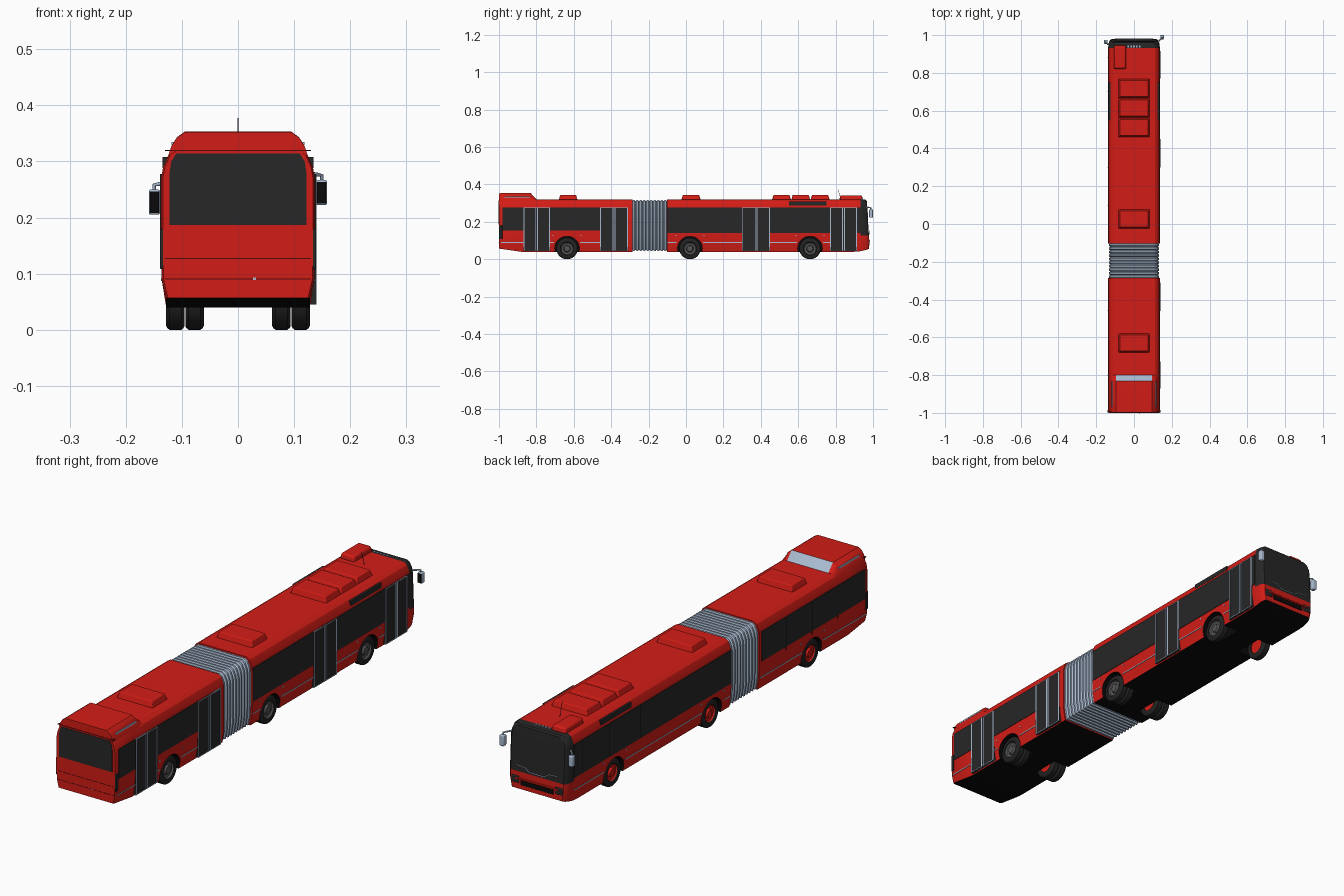
import bpy, bmesh, math
from mathutils import Vector, Matrix

if "Cube" in bpy.data.objects:
    bpy.data.objects.remove(bpy.data.objects["Cube"])

def mat(name, r, g, b):
    m = bpy.data.materials.new(name)
    m.diffuse_color = (r, g, b, 1)
    m.use_nodes = True
    m.node_tree.nodes["Principled BSDF"].inputs["Base Color"].default_value = m.diffuse_color
    return m

RED = mat("red_paint", .65, .012, .008)
GLASS = mat("dark_glass", .02, .02, .02)
BLACK = mat("black", .003, .003, .003)
RUBBER = mat("rubber", .016, .016, .016)
RIM = mat("rim_grey", .09, .09, .09)
PALE = mat("pale_blue_grey", .4, .5, .64)
DARKRED = mat("panel_gap", .08, .003, .003)

def finish(name, bm, mats):
    bmesh.ops.recalc_face_normals(bm, faces=bm.faces)
    me = bpy.data.meshes.new(name)
    bm.to_mesh(me)
    bm.free()
    for m in mats:
        me.materials.append(m)
    ob = bpy.data.objects.new(name, me)
    bpy.context.collection.objects.link(ob)
    return ob

def boxes(name, spans, m, bevel=0, taper=0):
    """Boxes given as (x0, x1, y0, y1, z0, z1); taper insets the top."""
    bm = bmesh.new()
    for x0, x1, y0, y1, z0, z1 in spans:
        vs = bmesh.ops.create_cube(bm, size=1)["verts"]
        for v in vs:
            t = taper if v.co.z > 0 else 0
            v.co = ((x1 - t if v.co.x > 0 else x0 + t),
                    (y1 - t if v.co.y > 0 else y0 + t),
                    (z1 if v.co.z > 0 else z0))
    ob = finish(name, bm, [m])
    if bevel:
        b = ob.modifiers.new("bevel", "BEVEL")
        b.width, b.segments = bevel, 3
    return ob

def loft(name, rings, mats, pick=lambda c, n: 0):
    """Skin rings of half profiles, mirrored in x; caps are built as strips."""
    bm = bmesh.new()
    loops = []
    for half in rings:
        pts = half + [(-x, y, z) for x, y, z in reversed(half)]
        loops.append([bm.verts.new(p) for p in pts])
    n = len(loops[0])
    for a, b in zip(loops, loops[1:]):
        for i in range(n):
            j = (i + 1) % n
            bm.faces.new((a[i], a[j], b[j], b[i]))
    for l in (loops[0], loops[-1]):
        for i in range(n // 2 - 1):
            bm.faces.new((l[i], l[i + 1], l[n - 2 - i], l[n - 1 - i]))
    bmesh.ops.recalc_face_normals(bm, faces=bm.faces)
    for f in bm.faces:
        f.material_index = pick(f.calc_center_median(), f.normal)
    return finish(name, bm, mats)

def tube(name, pts, r, m):
    cu = bpy.data.curves.new(name, "CURVE")
    cu.dimensions, cu.bevel_depth, cu.bevel_resolution = "3D", r, 2
    cu.use_fill_caps = True
    sp = cu.splines.new("POLY")
    sp.points.add(len(pts) - 1)
    for p, c in zip(sp.points, pts):
        p.co = (*c, 1)
    cu.materials.append(m)
    ob = bpy.data.objects.new(name, cu)
    bpy.context.collection.objects.link(ob)

def lathe(name, prof, y, z, side, m, steps=36):
    """Turn (x, radius) points about an axle along x."""
    bm = bmesh.new()
    vs = [bm.verts.new((side * x, y, z + r)) for x, r in prof]
    es = [bm.edges.new(e) for e in zip(vs, vs[1:])]
    bmesh.ops.spin(bm, geom=vs + es, cent=(0, y, z), axis=(1, 0, 0),
                   angle=math.tau, steps=steps, use_merge=True)
    bmesh.ops.remove_doubles(bm, verts=bm.verts, dist=1e-5)
    return finish(name, bm, [m])

# Body shells
HALF = [(.128, .04), (.136, .09), (.137, .127), (.137, .27), (.1335, .29),
        (.124, .311), (.11, .32)]

def section(y, sx=1, zb=.04, lean=0, drop=0):
    return [(x * sx, y - lean * max(0, z - .127),
             max(z, zb) - (drop if z > .3 else 0)) for x, z in HALF]

def body_mat(c, n):
    if n.z < -.5:
        return 1
    return 2 if c.y > .93 and c.z > .127 else 0

front = loft("front_body", [section(-.102), section(.9), section(.932, 1, .043),
             section(.955, .985, .048, .03), section(.97, .95, .052, .05, .002),
             section(.978, .89, .055, .06, .008)], [RED, BLACK, GLASS], body_mat)
rear = loft("rear_body", [section(-1, .975, .057), section(-.993, 1, .056),
            section(-.88), section(-.286)], [RED, BLACK, GLASS], body_mat)

# Wheel arches cut from both shells
AXLES = [-.636, .021, .663]
bm = bmesh.new()
for y in AXLES:
    for s in (-1, 1):
        bmesh.ops.create_cone(bm, cap_ends=True, segments=36, radius1=.066, radius2=.066,
            depth=.15, matrix=Matrix.Translation((s * .13, y, .057)) @ Matrix.Rotation(math.pi / 2, 4, "Y"))
cutter = finish("wheel_arch_cutter", bm, [BLACK])
cutter.hide_render = True
cutter.display_type = "WIRE"
for ob in (front, rear):
    b = ob.modifiers.new("arches", "BOOLEAN")
    b.object, b.operation, b.solver = cutter, "DIFFERENCE", "EXACT"
    b.material_mode = "TRANSFER"

# Pleated bellows
rings = []
N = 10
for i in range(N):
    for f, s in ((0, .93), (.25, .975), (.65, .975), (.9, .93)):
        y = -.288 + .188 * (i + f) / N
        rings.append([(x * s, y, .183 + (z - .183) * s) for x, z in HALF])
loft("bellows", rings, [PALE])

# Wheels, twin tyres on the two rear axles
for k, y in enumerate(AXLES):
    for s in (-1, 1):
        for x1 in ((.128, .094) if k < 2 else (.128,)):
            x0 = x1 - .033
            lathe("tyre", [(x0, .034), (x0, .05), (x0 + .002, .054), (x0 + .006, .057), (x1 - .006, .057),
                           (x1 - .002, .054), (x1, .05), (x1, .036), (x1 - .004, .034), (x0, .034)],
                  y, .057, s, RUBBER)
            lathe("wheel_rim", [(x0 + .004, 0), (x0 + .004, .035), (x1 - .003, .035), (x1 - .009, .031),
                                (x1 - .011, .02), (x1 - .003, .015), (x1 - .002, 0)],
                  y, .057, s, RIM if s > 0 else RED)

# Side windows
G = (.13, .1388)
right = [(-.98, -.87, .155), (-.727, -.46, .155), (-.1, .3, .14), (.45, .77, .14), (.915, .932, .14)]
left = [(-.98, -.3, .155), (-.1, .932, .14)]
boxes("right_windows", [(*G, a, b, z, .278) for a, b, z in right], GLASS)
boxes("left_windows", [(-G[1], -G[0], a, b, z, .278) for a, b, z in left], GLASS)
boxes("left_window_posts", [(-.1391, -.13, y - .001, y + .001, .142, .276)
      for y in (-.8, -.63, -.46, .1, .3, .5, .7, .88)], BLACK)
boxes("roof_edge_panels", [(min(s * .12, s * .1345), max(s * .12, s * .1345), .55, .75, .288, .308)
      for s in (-1, 1)], GLASS)

# Double doors with pale frames
for y0, y1 in ((-.87, -.727), (-.46, -.31), (.3, .45), (.77, .915)):
    m = (y0 + y1) / 2
    boxes("door_panel", [(.12, .139, y0, y1, .045, .278)], GLASS)
    bars = [(.125, .1402, y - .0022, y + .0022, .047, .276)
            for y in (y0 + .003, m - .005, m + .005, y1 - .003)]
    bars += [(.125, .1398, y0, y1, z, z + .003) for z in (.045, .275)]
    boxes("door_frame", bars, PALE)

# Pale trim lines and small side lamps
rt = [(-.99, -.87), (-.727, -.705), (-.567, -.46), (-.1, -.05), (.09, .3), (.45, .594), (.732, .77)]
lt = [(-.99, -.705), (-.567, -.29), (-.1, -.05), (.09, .594), (.732, .93)]
boxes("right_trim_line", [(.13, .1375, a, b, .087, .091) for a, b in rt], PALE)
boxes("left_trim_line", [(-.1375, -.13, a, b, .087, .091) for a, b in lt], PALE)
boxes("side_lamps", [(min(s * .13, s * .1388), max(s * .13, s * .1388), y + d - .003, y + d + .003, .124, .13)
      for s in (-1, 1) for y in AXLES for d in (-.075, .075)], PALE)

# Roof hatches and air units
hatches = [(-.68, -.58), (-.025, .078), (.46, .561), (.563, .664), (.666, .768)]
boxes("roof_hatches", [(-.083, .083, a, b, .318, .344) for a, b in hatches], RED, .003, .008)
boxes("front_roof_unit", [(-.108, -.04, .82, .945, .315, .342)], RED, .008, .004)

# Rear roof pod with pale sloped front grille
POD = [(.124, .311), (.119, .327), (.109, .343), (.095, .353)]
def pod(y, f):
    return [(x, y, .311 + (z - .311) * f) for x, z in POD]
loft("rear_roof_pod", [pod(-.999, .98), pod(-.99, 1), pod(-.83, 1), pod(-.798, .2)], [RED, PALE],
     lambda c, n: 1 if c.y > -.83 and abs(c.x) < .02 else 0)
boxes("pod_side_grilles", [(min(s * .1, s * .1185), max(s * .1, s * .1185), -.97, -.835, .329, .335)
      for s in (-1, 1)], PALE)

# Rear window, lamps and panel gaps
bm = bmesh.new()
pts = [(.122, .187), (.122, .28), (.119, .3), (.11, .314)]
pts += [(-x, z) for x, z in reversed(pts)]
f = bm.faces.new([bm.verts.new((x, -.995, z)) for x, z in pts])
ext = bmesh.ops.extrude_face_region(bm, geom=[f])["geom"]
bmesh.ops.translate(bm, vec=(0, -.0065, 0), verts=[v for v in ext if isinstance(v, bmesh.types.BMVert)])
finish("rear_window", bm, [GLASS])
boxes("rear_lamps", [(min(s * .126, s * .139), max(s * .126, s * .139), -.999, -.982, .108, .18)
      for s in (-1, 1)], GLASS, .002)
boxes("rear_panel_gaps", [(-.13, .13, -1.0008, -.99, z, z + .0015) for z in (.09, .126, .319)], DARKRED)
boxes("rear_latch", [(.027, .032, -1.002, -.99, .089, .093)], PALE)

# Front grille, headlamps, wiper and marker lamps
boxes("front_grille", [(-.075, .075, .96, .981, .073, .092)], BLACK, .002)
boxes("bumper_ridge", [(-.1, .1, .96, .9825, .094, .101)], RED, .002)
boxes("headlamps", [(min(s * .082, s * .119), max(s * .082, s * .119), .95, .9805, .078, .108)
      for s in (-1, 1)], GLASS, .004)
tube("wiper", [(x, .979, z) for x, z in ((-.095, .152), (-.055, .15), (-.035, .135), (.035, .135),
     (.055, .15), (.095, .152))], .0018, PALE)
boxes("marker_lamps", [(x - .004, x + .004, .935, .945, .315, .324) for x in (-.03, -.015, 0, .015, .03)], PALE)

# Mirrors and antenna
for s, y, z in ((1, .988, .245), (-1, .962, .228)):
    boxes("mirror_housing", [(min(s * .139, s * .159), max(s * .139, s * .159), y - .008, y + .012, z - .023, z + .022)],
          PALE, .004)
    boxes("mirror_glass", [(min(s * .141, s * .157), max(s * .141, s * .157), y - .01, y, z - .02, z + .018)], BLACK)
    tube("mirror_arm", [(s * .118, .95, z + .034), (s * .14, y - .01, z + .032), (s * .149, y, z + .03),
         (s * .149, y, z + .015)], .0035, PALE)
tube("antenna", [(0, .83, .315), (0, .812, .377)], .001, GLASS)

# Smooth shading with sharp edges kept
bpy.ops.object.select_all(action="DESELECT")
for ob in bpy.context.scene.objects:
    if ob.type == "MESH" and ob is not cutter:
        ob.select_set(True)
        bpy.context.view_layer.objects.active = ob
bpy.ops.object.shade_smooth_by_angle(angle=math.radians(30))
